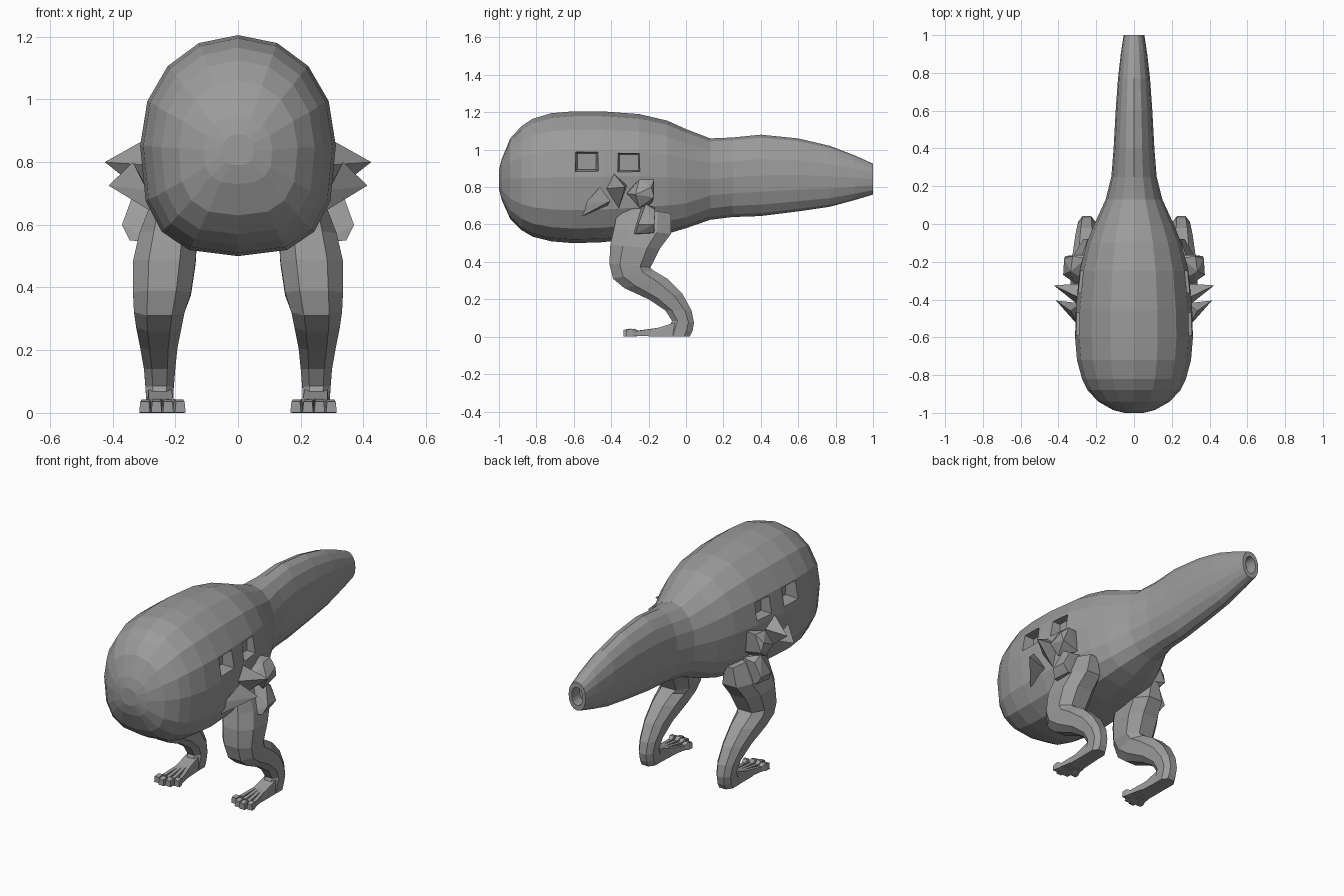
import bpy, bmesh, math
from mathutils import Vector

if "Cube" in bpy.data.objects:
    bpy.data.objects.remove(bpy.data.objects["Cube"])

mat = bpy.data.materials.new("plain grey")
mat.diffuse_color = (0.33, 0.33, 0.33, 1)
mat.use_nodes = True
mat.node_tree.nodes["Principled BSDF"].inputs["Base Color"].default_value = mat.diffuse_color


def finish(bm, name):
    bmesh.ops.recalc_face_normals(bm, faces=bm.faces[:])
    me = bpy.data.meshes.new(name)
    bm.to_mesh(me)
    bm.free()
    me.materials.append(mat)
    ob = bpy.data.objects.new(name, me)
    bpy.context.collection.objects.link(ob)
    return ob


def loft(bm, rings):
    """Skin a list of point rings and cap both ends."""
    vs = [[bm.verts.new(p) for p in r] for r in rings]
    n = len(vs[0])
    for a, b in zip(vs, vs[1:]):
        for i in range(n):
            j = (i + 1) % n
            bm.faces.new((a[i], a[j], b[j], b[i]))
    bm.faces.new(vs[0])
    bm.faces.new(vs[-1])


def hull(name, pts):
    bm = bmesh.new()
    for p in pts:
        bm.verts.new(p)
    res = bmesh.ops.convex_hull(bm, input=bm.verts[:])
    junk = [v for v in set(res["geom_interior"] + res["geom_unused"])
            if isinstance(v, bmesh.types.BMVert)]
    bmesh.ops.delete(bm, geom=junk, context='VERTS')
    return finish(bm, name)


def power(v, e):
    return math.copysign(abs(v) ** e, v)


# Body and tail: y, top, bottom, half width
profile = [(-1, .89, .79, .05), (-.985, .95, .73, .11), (-.94, 1.06, .63, .19),
           (-.88, 1.125, .57, .245), (-.82, 1.165, .535, .275), (-.72, 1.195, .51, .302),
           (-.6, 1.205, .5, .312), (-.45, 1.205, .505, .308), (-.25, 1.19, .525, .288),
           (-.1, 1.155, .55, .25), (0, 1.11, .58, .21), (.13, 1.06, .625, .15),
           (.25, 1.065, .64, .12), (.4, 1.08, .645, .108), (.6, 1.06, .67, .097),
           (.77, 1.02, .695, .085), (.9, .97, .73, .07), (1, .925, .76, .055),
           (1, .895, .79, .035), (.93, .895, .79, .035)]
rings = []
for y, top, bot, w in profile:
    c, h, ring = (top + bot) / 2, (top - bot) / 2, []
    for i in range(16):
        a = math.tau * i / 16
        e = .72 if math.sin(a) < -.01 and y < .1 else .95
        ring.append((w * power(math.cos(a), e), y, c + h * power(math.sin(a), e)))
    rings.append(ring)
bm = bmesh.new()
loft(bm, rings)
body = finish(bm, "body")

# Square eye pits cut into both flanks
bm = bmesh.new()
for s in (-1, 1):
    for y, z in ((-.53, .937), (-.305, .932)):
        loft(bm, [[(s * x, y + a * k, z + b * k) for a, b in ((-1, -.85), (1, -.85), (1, .85), (-1, .85))]
                  for x, k in ((.235, .05), (.4, .078))])
cutter = finish(bm, "eye_pit_cutter")
cutter.hide_render = True
cutter.hide_viewport = True
mod = body.modifiers.new("eye pits", 'BOOLEAN')
mod.object = cutter
mod.operation = 'DIFFERENCE'
mod.solver = 'EXACT'

# Leg sections: front (y, z), back (y, z), inner x, outer x
leg = [((-.36, .70), (-.08, .66), .17, .27), ((-.385, .58), (-.08, .55), .13, .315),
       ((-.405, .49), (-.14, .47), .135, .335), ((-.41, .39), (-.19, .37), .15, .335),
       ((-.39, .31), (-.175, .355), .17, .332), ((-.33, .26), (-.10, .31), .18, .325),
       ((-.20, .20), (-.02, .23), .193, .312), ((-.11, .14), (.03, .14), .2, .30),
       ((-.075, .085), (.043, .075), .205, .295), ((-.09, .05), (.035, .03), .205, .293),
       ((-.10, 0), (.02, 0), .205, .293)]
# Toes: root x, tip x, tip y
toes = [(.220, .184, -.30), (.238, .223, -.325), (.255, .260, -.335), (.270, .298, -.32)]

for s, side in ((-1, "left"), (1, "right")):
    bm = bmesh.new()
    rings = []
    for f, b, x0, x1 in leg:
        ring = []
        for i in range(8):
            a = math.tau * (i + .5) / 8
            u, v = power(math.sin(a), .8) / .94, power(math.cos(a), .8) / .94
            t = .5 + .5 * u
            ring.append((s * ((x0 + x1) / 2 + v * (x1 - x0) / 2),
                         f[0] + (b[0] - f[0]) * t, f[1] + (b[1] - f[1]) * t))
        rings.append(ring)
    loft(bm, rings)
    finish(bm, side + "_leg")

    # Foot wedge
    hull(side + "_foot", [(s * x, y, z) for x, y, z in (
        (.206, -.05, 0), (.292, -.05, 0), (.212, -.06, .075), (.286, -.06, .075),
        (.198, -.2, 0), (.292, -.2, 0), (.205, -.2, .032), (.286, -.2, .032))])

    # Toes with raised blunt tips
    bm = bmesh.new()
    for rx, tx, ty in toes:
        d = Vector((tx - rx, ty + .13, 0))
        rings = []
        for t, w, z0, z1 in ((0, .012, .004, .05), (.72, .013, .004, .03),
                             (.84, .018, 0, .043), (1, .017, .002, .036)):
            x, y = rx + d.x * t, -.13 + d.y * t
            rings.append([(s * (x - w), y, z0), (s * (x + w), y, z0),
                          (s * (x + w * .8), y, z1), (s * (x - w * .8), y, z1)])
        loft(bm, rings)
    finish(bm, side + "_toes")

    # Jagged growths on the flank
    hull(side + "_front_spike", [(s * x, y, z) for x, y, z in (
        (.28, -.555, .645), (.29, -.54, .71), (.335, -.46, .80), (.28, -.42, .70),
        (.28, -.54, .65), (.413, -.405, .725))])
    hull(side + "_upper_spike", [(s * x, y, z) for x, y, z in (
        (.28, -.44, .79), (.30, -.385, .87), (.27, -.315, .81), (.28, -.36, .685),
        (.425, -.325, .80))])
    # Rounded stud with pointed top
    hull(side + "_stud", [(s * x, y, z) for x, y, z in (
        (.25, -.30, .79), (.25, -.18, .84), (.25, -.18, .72), (.31, -.315, .765),
        (.335, -.25, .84), (.325, -.17, .842), (.37, -.185, .80), (.375, -.27, .76),
        (.365, -.17, .745), (.335, -.25, .69), (.30, -.2, .70))])
    # Block at the hip
    hull(side + "_hip_block", [(s * x, y, z) for x, y, z in (
        (.27, -.29, .545), (.26, -.17, .56), (.345, -.27, .55), (.37, -.255, .60),
        (.365, -.17, .60), (.33, -.17, .555), (.25, -.24, .69), (.33, -.215, .71),
        (.325, -.165, .68), (.25, -.165, .69))])
